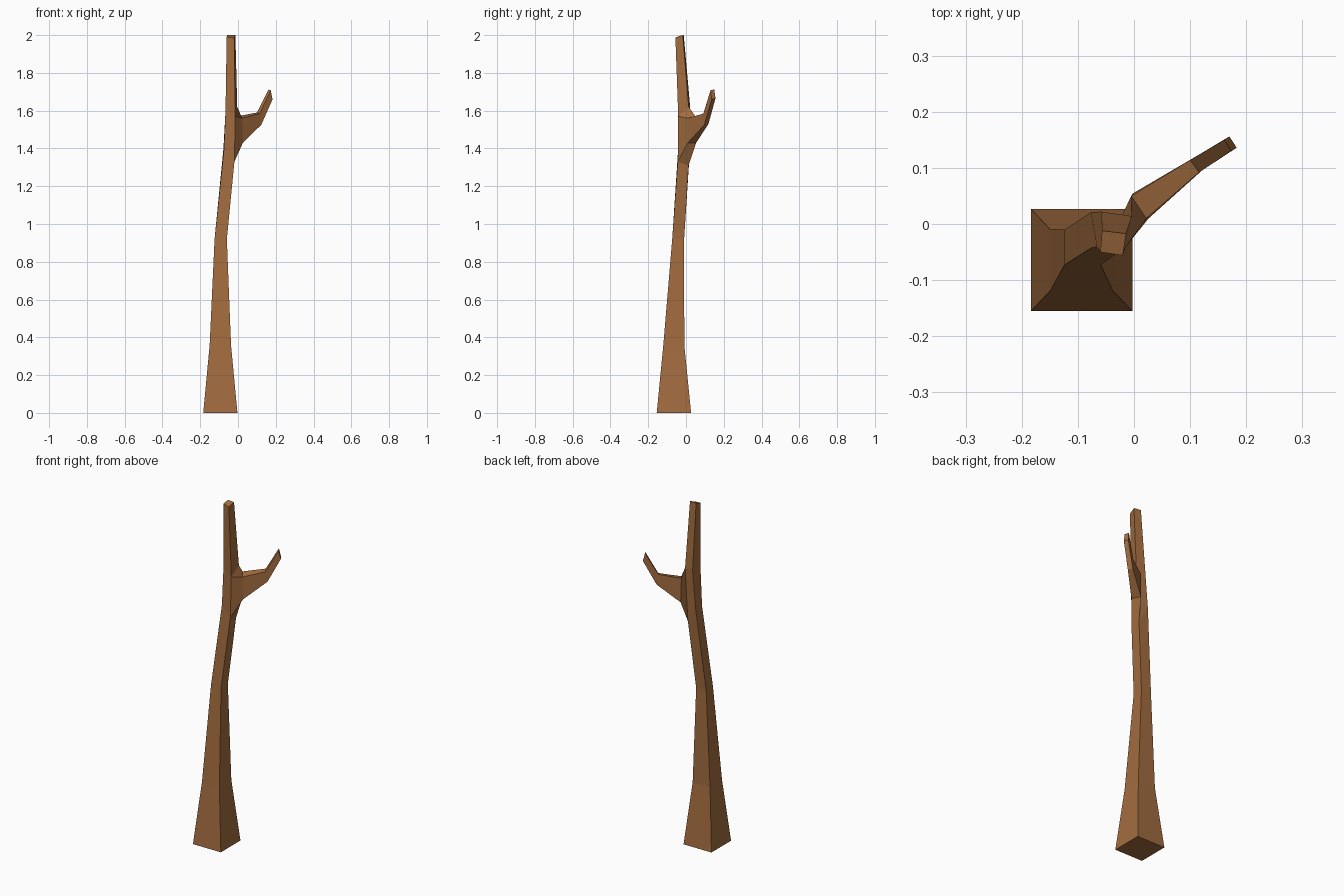
import bpy, bmesh

if "Cube" in bpy.data.objects:
    bpy.data.objects.remove(bpy.data.objects["Cube"])

bark = bpy.data.materials.new("brown bark")
bark.diffuse_color = (0.36, 0.15, 0.05, 1)
bark.use_nodes = True
bark.node_tree.nodes["Principled BSDF"].inputs["Base Color"].default_value = bark.diffuse_color

bm = bmesh.new()


def ring(points):
    return [bm.verts.new(p) for p in points]


def box_ring(x0, x1, y0, y1, z):
    # order: front left, front right, back right, back left
    return ring([(x0, y0, z), (x1, y0, z), (x1, y1, z), (x0, y1, z)])


def bridge(a, b, skip=()):
    for i in range(4):
        if i not in skip:
            j = (i + 1) % 4
            bm.faces.new((a[i], a[j], b[j], b[i]))


# trunk sections, bottom to top
base = box_ring(-0.184, -0.003, -0.155, 0.027, 0)
low = box_ring(-0.15, -0.037, -0.12, -0.009, 0.36)
mid = box_ring(-0.124, -0.059, -0.073, -0.010, 0.92)
under_fork = ring([(-0.075, -0.042, 1.39), (-0.019, -0.044, 1.33),
                   (-0.022, 0.014, 1.31), (-0.077, 0.021, 1.40)])
over_fork = ring([(-0.066, -0.041, 1.60), (-0.015, -0.041, 1.57),
                  (-0.004, 0.014, 1.62), (-0.058, 0.022, 1.62)])
top = ring([(-0.06, -0.05, 1.99), (-0.02, -0.056, 1.985),
            (-0.014, -0.017, 2.0), (-0.057, -0.012, 2.0)])
bm.faces.new(base[::-1])
bridge(base, low)
bridge(low, mid)
bridge(mid, under_fork)
bridge(under_fork, over_fork, skip=(1,))   # right side left open for branch
bridge(over_fork, top)
bm.faces.new(top)

# side branch grown from the open right side
# order: near bottom, far bottom, far top, near top
socket = [under_fork[1], under_fork[2], over_fork[2], over_fork[1]]
fork = ring([(0.026, 0.010, 1.43), (-0.003, 0.054, 1.43),
             (-0.005, 0.050, 1.57), (0.022, 0.010, 1.56)])
elbow = ring([(0.123, 0.097, 1.525), (0.108, 0.119, 1.53),
              (0.100, 0.114, 1.59), (0.116, 0.092, 1.585)])
tip = ring([(0.183, 0.136, 1.66), (0.170, 0.156, 1.665),
            (0.161, 0.150, 1.712), (0.173, 0.130, 1.708)])
bridge(socket, fork)
bridge(fork, elbow)
bridge(elbow, tip)
bm.faces.new(tip)

bmesh.ops.recalc_face_normals(bm, faces=bm.faces)
mesh = bpy.data.meshes.new("forked_stick")
bm.to_mesh(mesh)
bm.free()
mesh.materials.append(bark)
bpy.context.collection.objects.link(bpy.data.objects.new("forked_stick", mesh))
